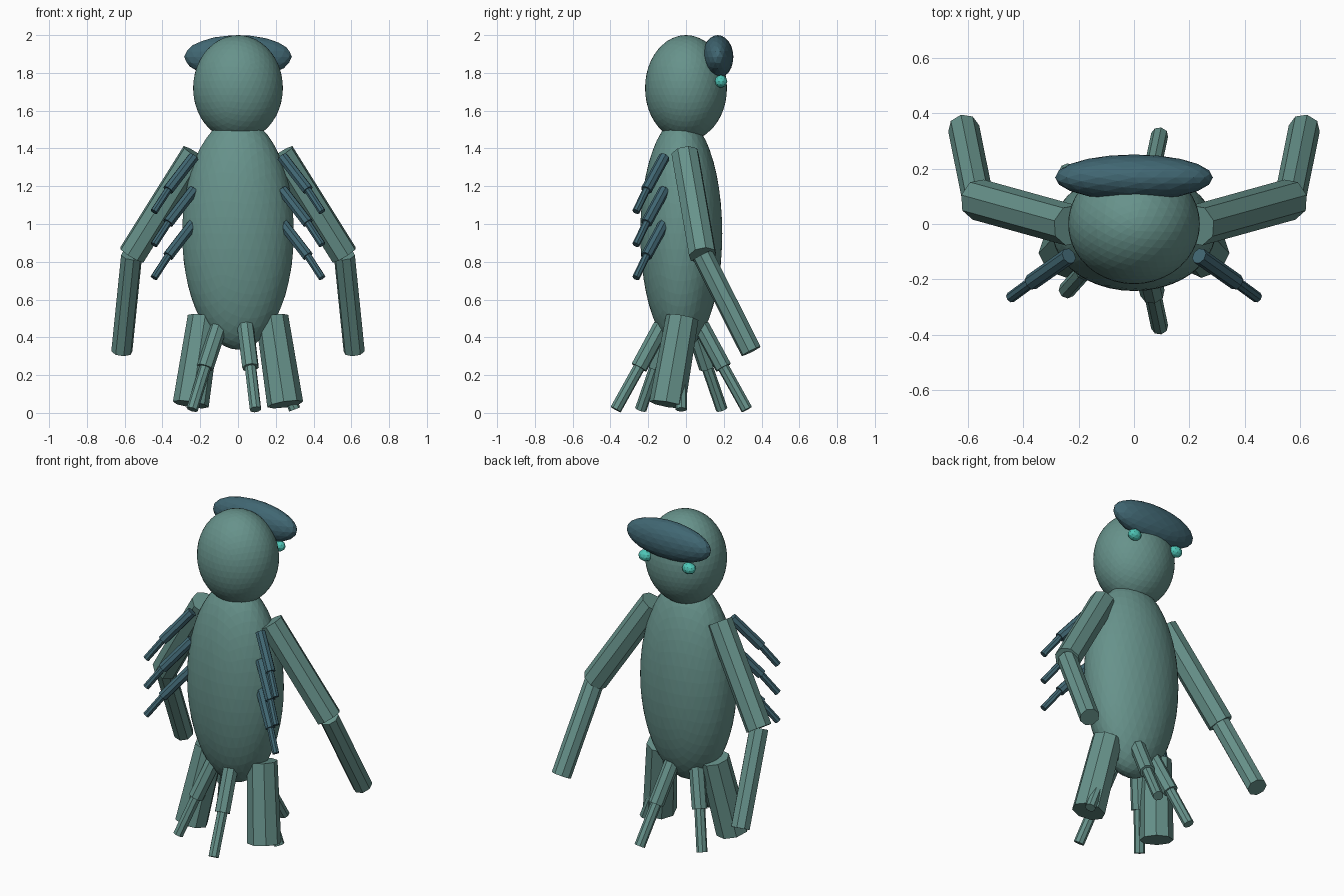
import bpy, bmesh, math
from mathutils import Vector, Matrix

if "Cube" in bpy.data.objects:
    bpy.data.objects.remove(bpy.data.objects["Cube"])


def material(name, rgb):
    m = bpy.data.materials.new(name)
    m.diffuse_color = (*rgb, 1)
    m.use_nodes = True
    m.node_tree.nodes["Principled BSDF"].inputs["Base Color"].default_value = m.diffuse_color
    return m


GREEN = material("sea_green", (0.135, 0.288, 0.258))
DARK = material("dark_teal", (0.052, 0.135, 0.170))
BRIGHT = material("bright_turquoise", (0.076, 0.560, 0.470))


def finish(bm, name, mat):
    me = bpy.data.meshes.new(name)
    bm.to_mesh(me)
    bm.free()
    me.materials.append(mat)
    ob = bpy.data.objects.new(name, me)
    bpy.context.collection.objects.link(ob)
    return ob


def ellipsoid(name, centre, radii, mat, detail):
    bm = bmesh.new()
    bmesh.ops.create_icosphere(
        bm, subdivisions=detail, radius=1,
        matrix=Matrix.Translation(centre) @ Matrix.Diagonal((*radii, 1)))
    return finish(bm, name, mat)


def limb(name, a, b, r1, r2, mat, sides=8):
    """Straight prism from point a to point b."""
    a, b = Vector(a), Vector(b)
    d = b - a
    bm = bmesh.new()
    rot = d.to_track_quat('Z', 'Y').to_matrix().to_4x4()
    bmesh.ops.create_cone(
        bm, cap_ends=True, segments=sides, radius1=r1, radius2=r2,
        depth=d.length, matrix=Matrix.Translation((a + b) / 2) @ rot)
    return finish(bm, name, mat)


# Body, head and the flattened cap at the back of the head
ellipsoid("body", (0, -0.025, 0.95), (0.296, 0.217, 0.615), GREEN, 4)
ellipsoid("head", (0, 0, 1.72), (0.238, 0.217, 0.28), GREEN, 4)
ellipsoid("cap", (0, 0.168, 1.885), (0.285, 0.083, 0.115), DARK, 3)

for s, side in ((-1, "left"), (1, "right")):
    # Eyes below the cap
    ellipsoid(f"eye_{side}", (s * 0.15, 0.185, 1.755), (0.042, 0.034, 0.034), BRIGHT, 2)

    # Big arms
    elbow = (s * 0.563, 0.088, 0.835)
    limb(f"upper_arm_{side}", (s * 0.227, -0.005, 1.372), elbow, 0.075, 0.075, GREEN)
    limb(f"forearm_{side}", elbow, (s * 0.615, 0.345, 0.326), 0.057, 0.057, GREEN)

    # Thick legs
    limb(f"leg_{side}", (s * 0.18, -0.02, 0.505), (s * 0.25, -0.1, 0.045), 0.087, 0.096, GREEN)

    # Three small two-part side limbs
    for i in range(3):
        dz = -0.175 * i
        root = (s * 0.235, -0.115, 1.355 + dz)
        joint = (s * 0.37, -0.21, 1.18 + dz)
        tip = (s * 0.445, -0.265, 1.065 + dz)
        limb(f"side_limb_upper_{side}_{i}", root, joint, 0.030, 0.030, DARK)
        limb(f"side_limb_lower_{side}_{i}", joint, tip, 0.020, 0.020, DARK)

# Ring of five two-part tentacles under the body
for i in range(5):
    t = math.tau * i / 5
    ring = lambda rx, ry, z: (rx * math.cos(t), -0.025 + ry * math.sin(t), z)
    joint = ring(0.215, 0.235, 0.24)
    limb(f"tentacle_upper_{i}", ring(0.125, 0.11, 0.46), joint, 0.045, 0.045, GREEN)
    limb(f"tentacle_lower_{i}", joint, ring(0.30, 0.365, 0.018), 0.031, 0.031, GREEN)
